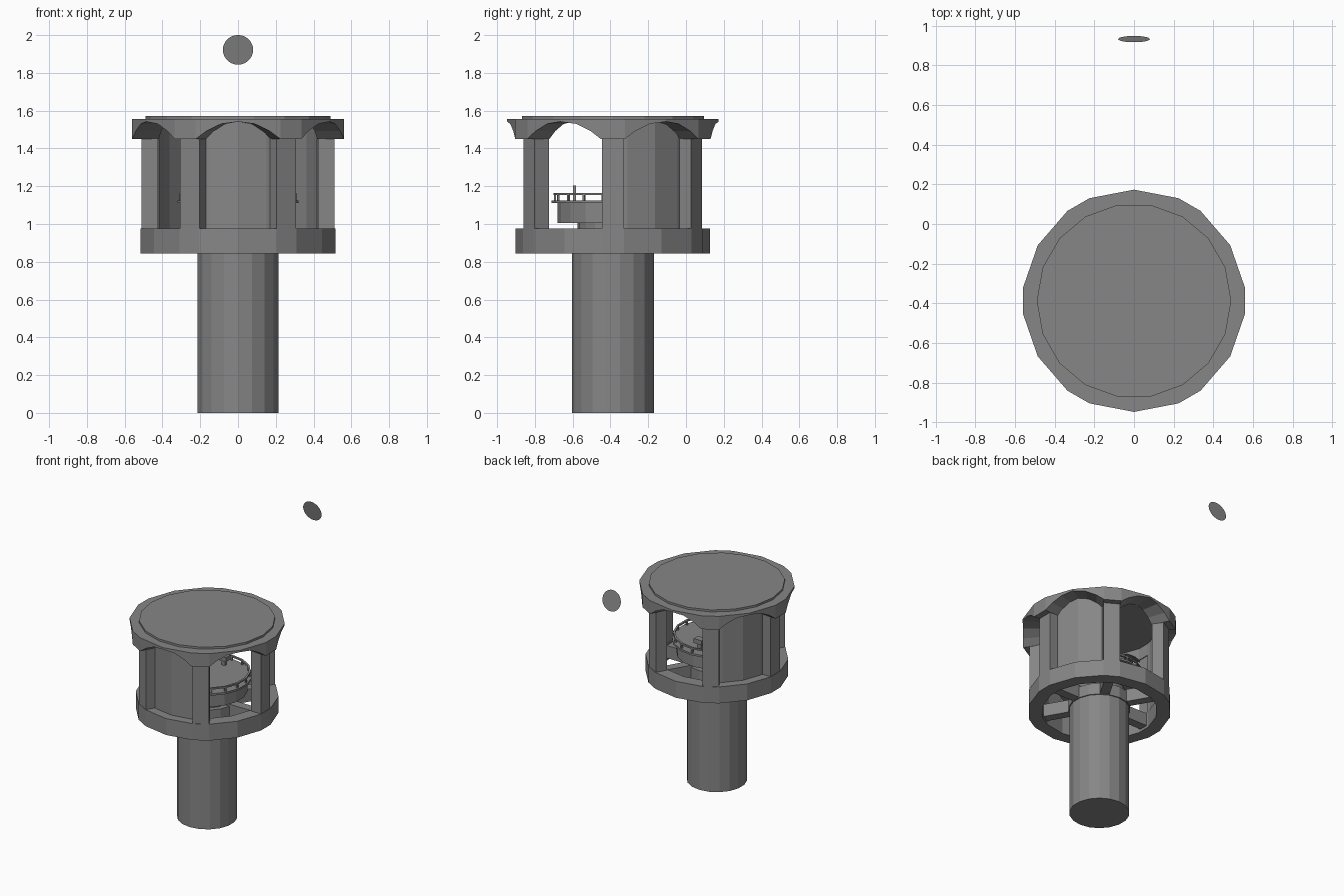
import bpy
import bmesh
import math
from mathutils import Vector, Matrix

if "Cube" in bpy.data.objects:
    bpy.data.objects.remove(bpy.data.objects["Cube"])

CY = -0.387          # tower axis in y
BAYS = 6

grey = bpy.data.materials.new("stone_grey")
grey.use_nodes = True
COLOUR = (0.24, 0.24, 0.24, 1)
grey.diffuse_color = COLOUR
grey.node_tree.nodes["Principled BSDF"].inputs["Base Color"].default_value = COLOUR


def finish(name, bm, loc=(0, CY, 0)):
    bmesh.ops.recalc_face_normals(bm, faces=bm.faces)
    mesh = bpy.data.meshes.new(name)
    bm.to_mesh(mesh)
    bm.free()
    mesh.materials.append(grey)
    obj = bpy.data.objects.new(name, mesh)
    obj.location = loc
    bpy.context.collection.objects.link(obj)
    return obj


def polar(r, deg):
    a = math.radians(deg)
    return Vector((r * math.cos(a), r * math.sin(a), 0))


def circle(r, n=18, start=10):
    return [polar(r, start + 360 * i / n) for i in range(n)]


def at(p, z):
    return (p.x, p.y, z)


def prism(name, outline, z0, z1):
    """Solid extruded from a flat outline."""
    bm = bmesh.new()
    face = bm.faces.new([bm.verts.new(at(p, z0)) for p in outline])
    top = bmesh.ops.extrude_face_region(bm, geom=[face])["geom"]
    verts = [v for v in top if isinstance(v, bmesh.types.BMVert)]
    bmesh.ops.translate(bm, verts=verts, vec=(0, 0, z1 - z0))
    return finish(name, bm)


def hoop(name, outer, inner, lows, high):
    """Closed ring whose underside height may vary."""
    bm = bmesh.new()
    loops = []
    for o, i, low in zip(outer, inner, lows):
        loops.append([bm.verts.new(c) for c in
                      (at(o, low), at(o, high), at(i, high), at(i, low))])
    for a, b in zip(loops, loops[1:] + loops[:1]):
        for k in range(4):
            m = (k + 1) % 4
            bm.faces.new((a[k], b[k], b[m], a[m]))
    return finish(name, bm)


def block(name, r0, r1, half, z0, z1, deg):
    """Box lying along a radius at the given angle."""
    turn = Matrix.Rotation(math.radians(deg), 3, "Z")
    corners = [(r0, -half), (r1, -half), (r1, half), (r0, half)]
    return prism(name, [turn @ Vector((x, y, 0)) for x, y in corners], z0, z1)


def bay_outline(r, half, steps):
    """Outline with a flat at each pillar and straight runs to each bay centre."""
    pts = []
    lean = math.degrees(math.atan2(half, r))
    for k in range(BAYS):
        a = 60 * k
        start, mid, end = polar(math.hypot(r, half), a + lean), polar(r, a + 30), \
            polar(math.hypot(r, half), a + 60 - lean)
        pts += [start.lerp(mid, t) for t in steps]
        pts += [end.lerp(mid, t) for t in reversed(steps[:-1])]
    return pts


# Column, collar and inner shaft
prism("column", circle(0.217), 0, 0.86)
prism("collar", circle(0.225), 0.86, 0.95)
prism("inner_shaft", circle(0.187), 0.94, 1.01)

# Gallery base ring and spokes
outer = bay_outline(0.515, 0.06, [0, 1])
hoop("base_ring", outer, bay_outline(0.415, 0.05, [0, 1]), [0.845] * len(outer), 0.975)
for k in range(BAYS):
    block(f"spoke_{k}", 0.18, 0.44, 0.035, 0.865, 0.965, 60 * k)
    block(f"pillar_{k}", 0.425, 0.512, 0.059, 0.96, 1.47, 60 * k)

# Curved wall panels in alternate bays
for k, mid in enumerate((30, 150, 270)):
    angles = (-25, -20, 0, 20, 25)
    arc = [polar(0.445, mid + a) for a in angles]
    arc += [polar(0.42, mid + a) for a in reversed(angles)]
    prism(f"wall_panel_{k}", arc, 0.96, 1.548)

# Arched cornice and roof
steps = [0, 0.25, 0.6, 1]
arch = [1.45, 1.492, 1.53, 1.542]
lows = (arch + arch[-2::-1]) * BAYS
hoop("cornice", bay_outline(0.56, 0.064, steps), bay_outline(0.42, 0.055, steps), lows, 1.556)
prism("roof", circle(0.49, start=0), 1.545, 1.572)

# Inner platform with railing
prism("platform_drum", circle(0.292), 1.005, 1.112)
prism("platform_deck", circle(0.325), 1.11, 1.125)
rail_out = circle(0.315)
hoop("top_rail", rail_out, circle(0.3), [1.153] * len(rail_out), 1.165)
for k in range(18):
    block(f"rail_post_{k}", 0.302, 0.313, 0.006, 1.12, 1.16, 10 + 20 * k)

# Small instruments on the deck
block("front_instrument", 0.195, 0.21, 0.01, 1.12, 1.205, 270)
block("back_instrument_stand", 0.2, 0.22, 0.015, 1.12, 1.17, 90)
block("back_instrument_head", 0.185, 0.24, 0.035, 1.165, 1.2, 90)

# Thin floating disc behind the tower, tilted slightly upward
bm = bmesh.new()
tilt = Matrix.Rotation(math.radians(-90 + 11.5), 4, "X")
bmesh.ops.create_circle(bm, cap_ends=True, segments=32, radius=0.08, matrix=tilt)
finish("floating_disc", bm, (0, 0.932, 1.922))
